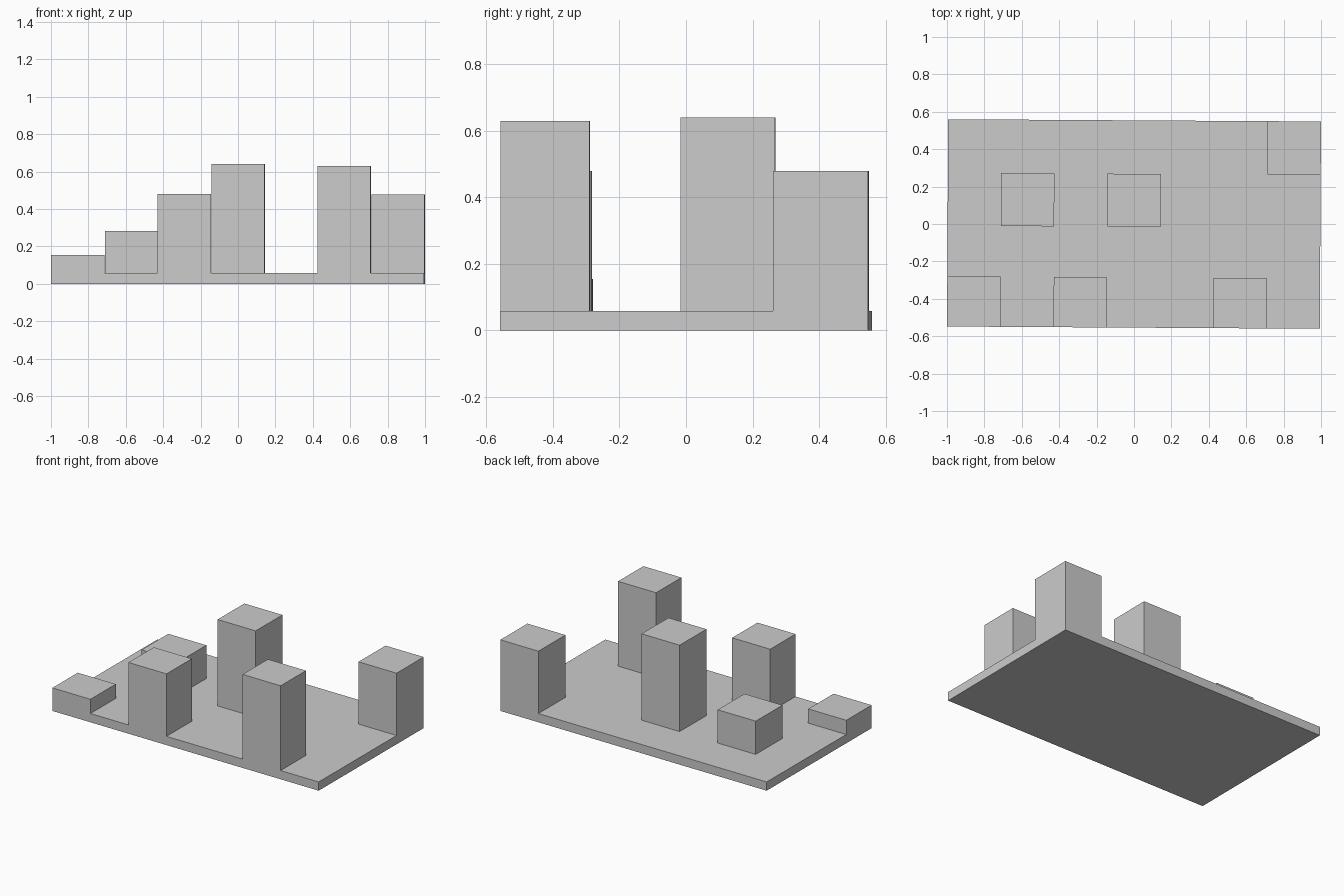
import bpy, bmesh
from mathutils import Matrix

if "Cube" in bpy.data.objects:
    bpy.data.objects.remove(bpy.data.objects["Cube"])

COLS = [-0.9965 + 1.993 * i / 7 for i in range(8)]
ROWS = [-0.554, -0.286, -0.015, 0.268, 0.554]
BASE = 0.059
# (column, row): top height of each block
BLOCKS = {(0, 0): 0.155, (1, 2): 0.283, (2, 0): 0.48,
          (3, 2): 0.641, (5, 0): 0.63, (6, 3): 0.479}

bm = bmesh.new()


def lift(faces, height, keep=False):
    """Extrude faces upward and return the new faces on top."""
    res = bmesh.ops.extrude_face_region(bm, geom=faces, use_keep_orig=keep)
    verts = [g for g in res["geom"] if isinstance(g, bmesh.types.BMVert)]
    bmesh.ops.translate(bm, verts=verts, vec=(0, 0, height))
    if not keep:
        bmesh.ops.delete(bm, geom=[f for f in faces if f.is_valid], context="FACES_ONLY")
    return [g for g in res["geom"] if isinstance(g, bmesh.types.BMFace)]


# Base plate, divided into the cells the blocks stand on
grid = [[bm.verts.new((x, y, 0)) for y in ROWS] for x in COLS]
cells = [bm.faces.new((grid[i][j], grid[i + 1][j], grid[i + 1][j + 1], grid[i][j + 1]))
         for i in range(7) for j in range(4)]
top = lift(cells, BASE, keep=True)

# Square blocks raised out of single cells
for (i, j), height in BLOCKS.items():
    cx, cy = (COLS[i] + COLS[i + 1]) / 2, (ROWS[j] + ROWS[j + 1]) / 2
    cell = min((f for f in top if f.is_valid and f.calc_center_median().z < BASE + 0.01),
               key=lambda f: (f.calc_center_median().x - cx) ** 2
               + (f.calc_center_median().y - cy) ** 2)
    lift([cell], height - BASE)

# The whole piece sits turned very slightly
bmesh.ops.rotate(bm, verts=bm.verts, cent=(0, 0, 0), matrix=Matrix.Rotation(-0.006, 3, "Z"))
bmesh.ops.recalc_face_normals(bm, faces=bm.faces)

mesh = bpy.data.meshes.new("base_with_blocks")
bm.to_mesh(mesh)
bm.free()
bpy.context.collection.objects.link(bpy.data.objects.new("base_with_blocks", mesh))
